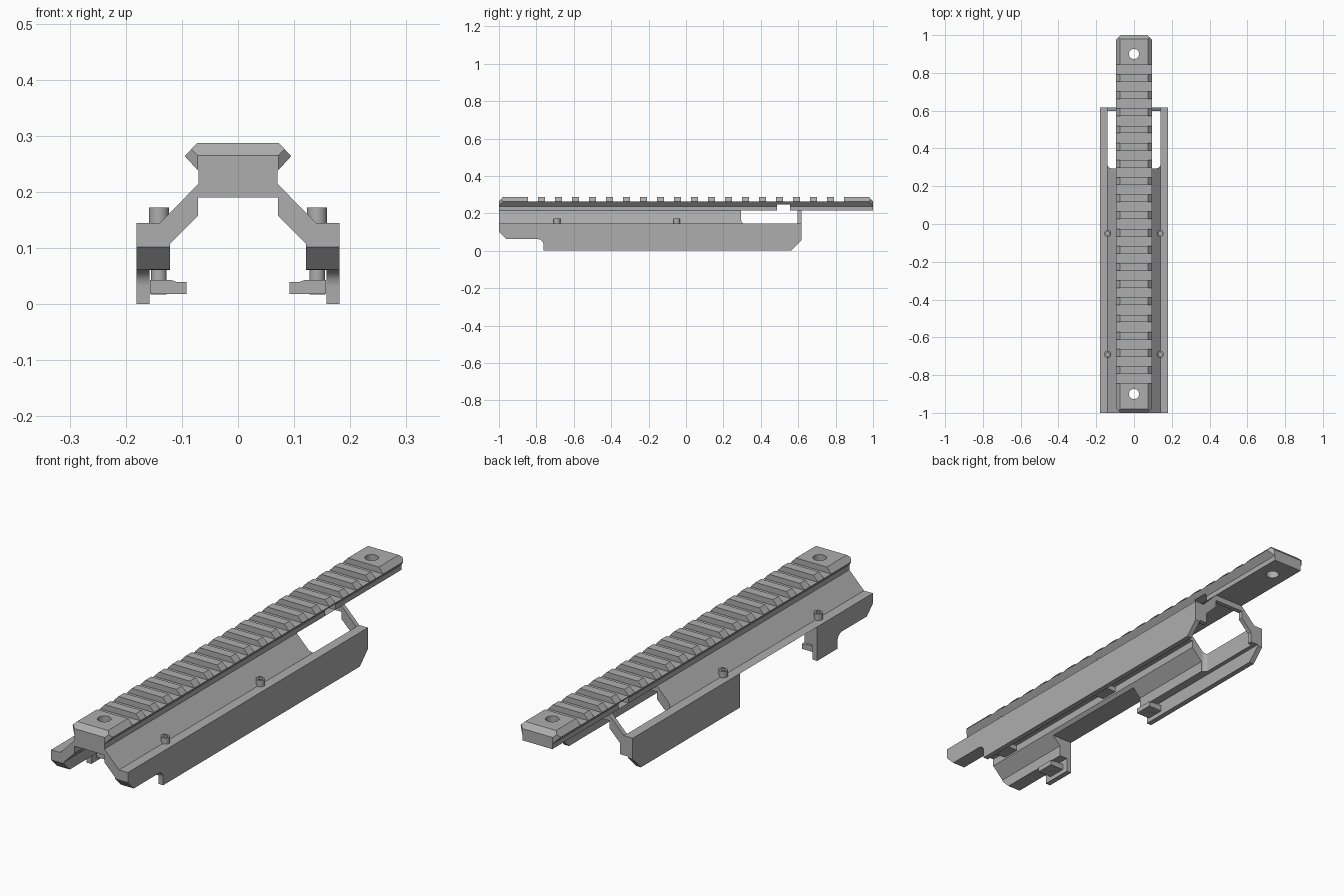
import bpy, bmesh, math
from mathutils import Matrix, Vector

cube = bpy.data.objects.get("Cube")
if cube:
    bpy.data.objects.remove(cube, do_unlink=True)

grey = bpy.data.materials.new("matte_grey")
grey.use_nodes = True
grey.diffuse_color = (0.42, 0.42, 0.42, 1)
grey.node_tree.nodes["Principled BSDF"].inputs["Base Color"].default_value = (0.42, 0.42, 0.42, 1)


def finish(name, bm):
    bmesh.ops.recalc_face_normals(bm, faces=bm.faces)
    mesh = bpy.data.meshes.new(name)
    bm.to_mesh(mesh)
    bm.free()
    mesh.materials.append(grey)
    ob = bpy.data.objects.new(name, mesh)
    bpy.context.collection.objects.link(ob)
    return ob


def prism(name, points, axis, start, end):
    """Extrude a closed outline along x (outline y,z), y (x,z) or z (x,y)."""
    place = {"x": lambda a, b, t: (t, a, b),
             "y": lambda a, b, t: (a, t, b),
             "z": lambda a, b, t: (a, b, t)}[axis]
    bm = bmesh.new()
    face = bm.faces.new([bm.verts.new(place(a, b, start)) for a, b in points])
    new = bmesh.ops.extrude_face_region(bm, geom=[face])["geom"]
    shift = Vector(place(0, 0, end - start))
    bmesh.ops.translate(bm, vec=shift, verts=[g for g in new if isinstance(g, bmesh.types.BMVert)])
    return finish(name, bm)


def box(name, x, y, z):
    return prism(name, [(x[0], y[0]), (x[1], y[0]), (x[1], y[1]), (x[0], y[1])], "z", *z)


def arc(cx, cy, r, a0, a1, n=6):
    steps = [math.radians(a0 + (a1 - a0) * i / n) for i in range(n + 1)]
    return [(cx + r * math.cos(a), cy + r * math.sin(a)) for a in steps]


def mirrored(half):
    return half + [(-x, z) for x, z in reversed(half)]


def cut(target, cutters):
    for c in cutters:
        c.hide_render = True
        mod = target.modifiers.new("cut", "BOOLEAN")
        mod.operation = "DIFFERENCE"
        mod.solver = "EXACT"
        mod.object = c
    deps = bpy.context.evaluated_depsgraph_get()
    mesh = bpy.data.meshes.new_from_object(target.evaluated_get(deps))
    target.modifiers.clear()
    target.data = mesh
    for c in cutters:
        bpy.data.objects.remove(c, do_unlink=True)


def smooth(ob):
    bpy.ops.object.select_all(action="DESELECT")
    ob.select_set(True)
    bpy.context.view_layer.objects.active = ob
    bpy.ops.object.shade_smooth_by_angle(angle=math.radians(30))


def screw_holes(r=0.027):
    return [prism("hole_cutter", arc(0, y, r, 0, 345, 23), "z", 0.1, 0.4) for y in (-0.9, 0.9)]


# Dovetail rail along the top
rail = prism("top_rail", mirrored([(0.073, 0.287), (0.095, 0.264), (0.070, 0.237), (0.070, 0.215)]),
             "y", -1, 1)
cutters = screw_holes()
for k in range(19):
    y = (k - 9) * 0.0909
    cutters.append(box("slot_cutter", (-0.2, 0.2), (y - 0.026, y + 0.026), (0.263, 0.4)))
for s in (-1, 1):
    # sloped top edge and clipped corners at each end
    cutters.append(prism("end_cutter", [(s * 0.96, 0.307), (s * 1.04, 0.307), (s * 1.04, 0.222 + 0.0),
                                        (s * 1.0, 0.265)], "x", -0.3, 0.3))
    for t in (-1, 1):
        cutters.append(prism("corner_cutter", [(t * 0.072, s * 1.0), (t * 0.072, s * 1.05),
                                               (t * 0.13, s * 1.05), (t * 0.13, s * 0.942)],
                             "z", 0.1, 0.4))
cutters.append(box("groove_cutter", (-0.2, 0.2), (0.487, 0.555), (0.1, 0.246)))
cut(rail, cutters)
smooth(rail)

# Arched mount body with side walls
body = prism("mount_body", mirrored([
    (0.070, 0.215), (0.139, 0.145), (0.181, 0.145), (0.181, 0.0), (0.158, 0.0), (0.158, 0.061),
    (0.121, 0.061), (0.121, 0.108), (0.071, 0.158), (0.071, 0.19)]), "y", -1, 0.617)
front_relief = prism("front_cutter", [(-1.1, -0.1), (-0.762, -0.1)] + arc(-0.792, 0.032, 0.03, 0, 90)
                     + [(-0.96, 0.062), (-1.1, 0.202)], "x", -0.4, 0.4)
back_relief = prism("back_cutter", [(0.462, -0.1), (0.8, -0.1), (0.8, 0.238)], "x", -0.4, 0.4)
window = prism("window_cutter", arc(0.12, 0.315, 0.02, 0, -90) + arc(-0.12, 0.315, 0.02, -90, -180)
               + [(-0.14, 0.597), (0.14, 0.597)], "z", -0.1, 0.2149)
side_gap = box("gap_cutter", (-0.4, -0.03), (-0.625, -0.105), (-0.1, 0.1449))
cut(body, [front_relief, back_relief, window, side_gap] + screw_holes())
smooth(body)

# Clamp screws with sockets, and the clamp plates they hold
for side, label in ((1, "left"), (-1, "right")):
    for y, place in ((-0.69, "front"), (-0.05, "back")):
        x = side * 0.141
        bm = bmesh.new()
        bmesh.ops.create_cone(bm, cap_ends=True, segments=24, radius1=0.018, radius2=0.018, depth=0.03,
                              matrix=Matrix.Translation((x, y, 0.157)))
        top = max(bm.faces, key=lambda f: f.calc_center_median().z)
        bmesh.ops.inset_region(bm, faces=[top], thickness=0.008)
        sunk = bmesh.ops.extrude_discrete_faces(bm, faces=[top])["faces"][0]
        bmesh.ops.translate(bm, vec=(0, 0, -0.015), verts=sunk.verts)
        bmesh.ops.create_cone(bm, cap_ends=True, segments=24, radius1=0.014, radius2=0.014, depth=0.13,
                              matrix=Matrix.Translation((x, y, 0.082)))
        smooth(finish(f"{place}_{label}_clamp_screw", bm))
        prism(f"{place}_{label}_clamp_plate",
              [(side * a, b) for a, b in ((0.157, 0.018), (0.092, 0.018), (0.092, 0.040), (0.110, 0.040),
                                          (0.118, 0.043), (0.157, 0.043))], "y", y - 0.04, y + 0.04)
